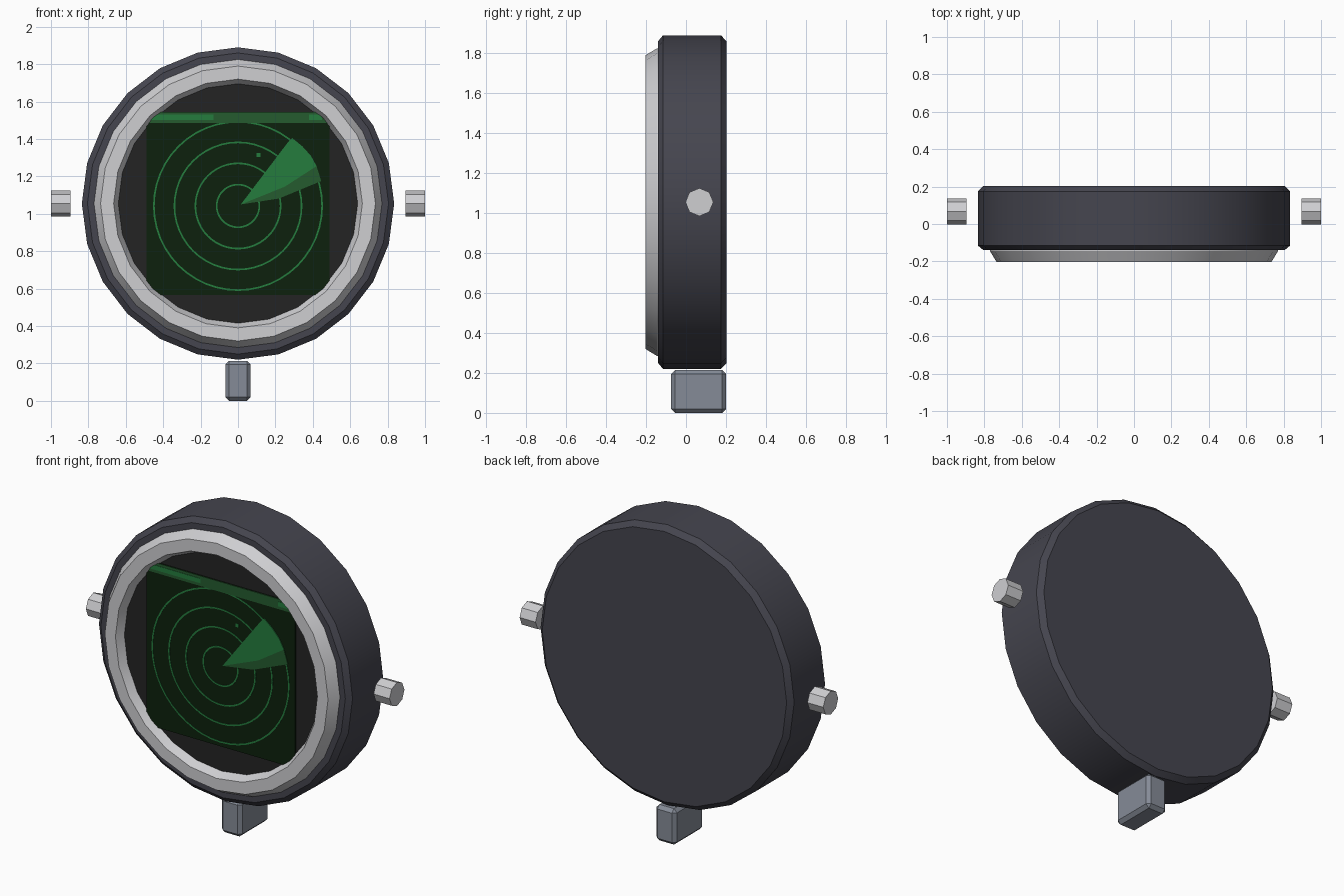
import bpy, bmesh, math

if "Cube" in bpy.data.objects:
    bpy.data.objects.remove(bpy.data.objects["Cube"])

CZ = 1.055        # height of the dial centre
RADAR_Z = 1.042   # centre of the painted rings


def mat(name, r, g, b):
    m = bpy.data.materials.new(name)
    m.diffuse_color = (r, g, b, 1)
    m.use_nodes = True
    m.node_tree.nodes["Principled BSDF"].inputs["Base Color"].default_value = m.diffuse_color
    return m


CASE = mat("dark case", 0.060, 0.060, 0.078)
METAL = mat("light metal", 0.62, 0.62, 0.64)
STEEL = mat("blue grey steel", 0.235, 0.26, 0.31)
FACE = mat("black face", 0.017, 0.017, 0.017)
SCREEN = mat("dark green screen", 0.004, 0.015, 0.004)
BRIGHT = mat("bright green", 0.018, 0.20, 0.048)
DIM = mat("dim green", 0.018, 0.105, 0.028)


def finish(bm, name, material, smooth=False):
    bmesh.ops.recalc_face_normals(bm, faces=bm.faces)
    me = bpy.data.meshes.new(name)
    bm.to_mesh(me)
    bm.free()
    ob = bpy.data.objects.new(name, me)
    bpy.context.collection.objects.link(ob)
    me.materials.append(material)
    if smooth:
        bpy.ops.object.select_all(action='DESELECT')
        ob.select_set(True)
        bpy.context.view_layer.objects.active = ob
        bpy.ops.object.shade_smooth_by_angle(angle=math.radians(25))
    return ob


def lathe(name, profile, material, n=24, closed=False, cz=CZ, smooth=True):
    """Spin (radius, y) points about the y axis; open profiles get end caps."""
    bm = bmesh.new()
    loops = []
    for r, y in profile:
        loops.append([bm.verts.new((r * math.sin(2 * math.pi * i / n), y,
                                    cz + r * math.cos(2 * math.pi * i / n)))
                      for i in range(n)])
    pairs = list(zip(loops, loops[1:]))
    if closed:
        pairs.append((loops[-1], loops[0]))
    else:
        bm.faces.new(loops[0])
        bm.faces.new(loops[-1])
    for a, b in pairs:
        for i in range(n):
            j = (i + 1) % n
            bm.faces.new((a[i], a[j], b[j], b[i]))
    return finish(bm, name, material, smooth)


def plate(name, points, y, material, thick=0.004):
    """Thin plate from an (x, z) outline, its front at y."""
    bm = bmesh.new()
    a = [bm.verts.new((x, y, z)) for x, z in points]
    b = [bm.verts.new((x, y + thick, z)) for x, z in points]
    bm.faces.new(a)
    bm.faces.new(b)
    for i in range(len(a)):
        j = (i + 1) % len(a)
        bm.faces.new((a[i], a[j], b[j], b[i]))
    return finish(bm, name, material)


def rect(x0, x1, z0, z1):
    return [(x0, z0), (x1, z0), (x1, z1), (x0, z1)]


# Case, bezel and black dial face
lathe("case", [(0.805, -0.14), (0.835, -0.115), (0.835, 0.175), (0.805, 0.203)], CASE)
lathe("bezel", [(0.77, -0.13), (0.77, -0.145), (0.735, -0.203), (0.665, -0.203),
                (0.64, -0.155), (0.64, -0.13)], METAL, closed=True)
lathe("dial_face", [(0.65, -0.155), (0.65, -0.135)], FACE)

# Square screen with its header bar
plate("screen", rect(-0.49, 0.49, 0.565, 1.545), -0.163, SCREEN, 0.009)
plate("header_bar", rect(-0.48, 0.49, 1.485, 1.545), -0.165, DIM)
plate("header_mark_left", rect(-0.47, -0.13, 1.502, 1.53), -0.167, BRIGHT)
plate("header_mark_right", rect(0.38, 0.45, 1.502, 1.53), -0.167, BRIGHT)

# Radar range rings
for k, r in enumerate((0.114, 0.228, 0.34, 0.45)):
    w = 0.0045
    lathe(f"range_ring_{k + 1}", [(r - w, -0.165), (r + w, -0.165),
                                  (r + w, -0.162), (r - w, -0.162)],
          BRIGHT, n=48, closed=True, cz=RADAR_Z, smooth=False)

# Sweep wedge and blip
plate("sweep_bright", [(0.015, 1.05), (0.25, 1.145), (0.42, 1.255), (0.39, 1.31),
                       (0.345, 1.36), (0.29, 1.405), (0.265, 1.38)], -0.168, BRIGHT)
plate("sweep_dim", [(0.015, 1.05), (0.22, 1.082), (0.445, 1.175), (0.42, 1.255),
                    (0.25, 1.145)], -0.168, DIM)
plate("blip", rect(0.10, 0.12, 1.305, 1.325), -0.166, BRIGHT)

# Side knobs, mirrored left and right
for side, s in (("left", -1), ("right", 1)):
    bm = bmesh.new()
    ends = []
    for x in (0.895, 1.0):
        ends.append([bm.verts.new((s * x, 0.067 + 0.07 * math.cos(i * math.pi / 4),
                                   CZ + 0.07 * math.sin(i * math.pi / 4)))
                     for i in range(8)])
    for e in ends:
        bm.faces.new(e)
    for i in range(8):
        j = (i + 1) % 8
        bm.faces.new((ends[0][i], ends[0][j], ends[1][j], ends[1][i]))
    finish(bm, f"knob_{side}", METAL)

# Bevelled foot
bm = bmesh.new()
bmesh.ops.create_cube(bm, size=1)
for v in bm.verts:
    v.co = (v.co.x * 0.135, 0.0635 + v.co.y * 0.275, 0.107 + v.co.z * 0.214)
bmesh.ops.bevel(bm, geom=list(bm.edges), offset=0.02, segments=1, affect='EDGES')
finish(bm, "foot", STEEL)
